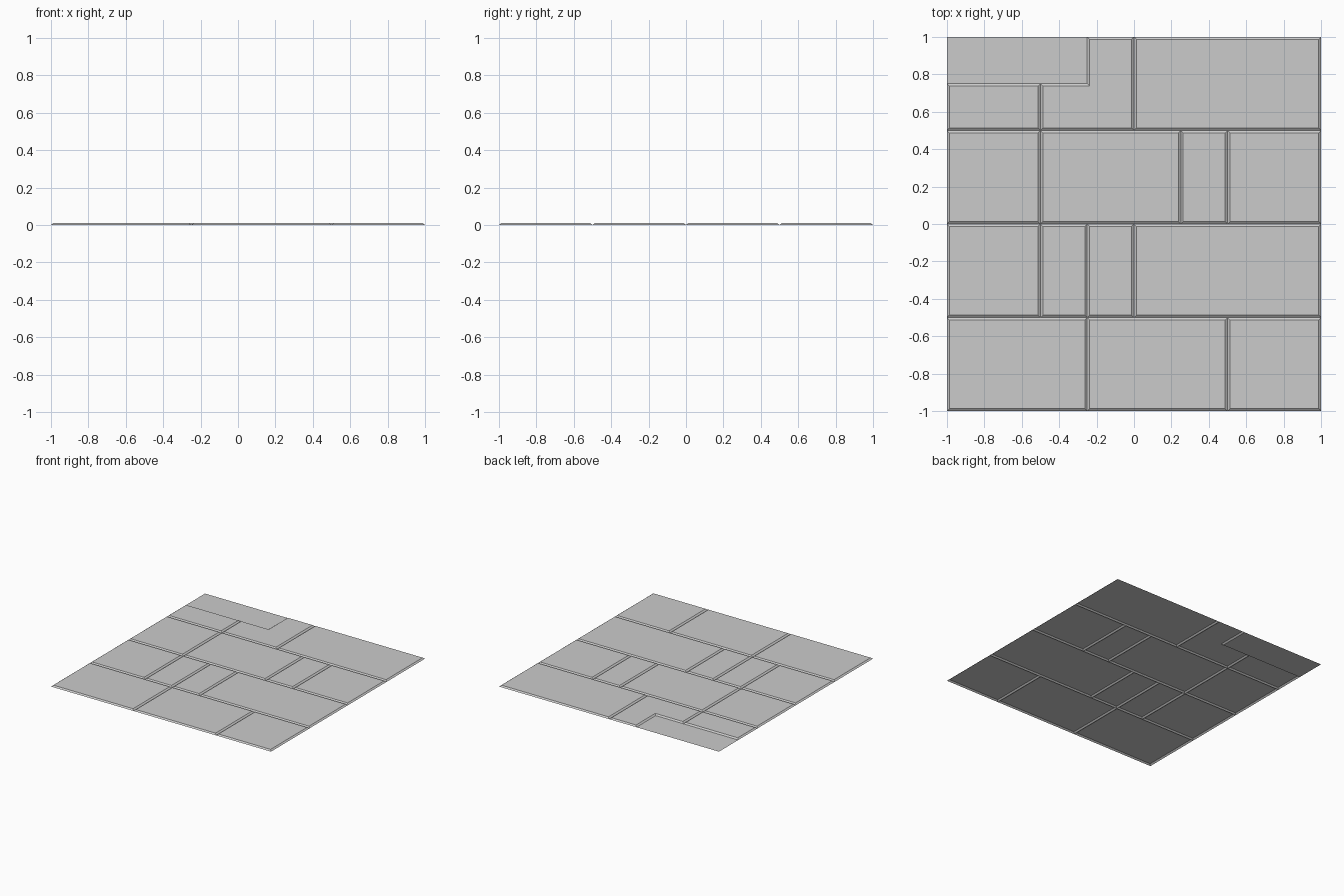
import bpy, bmesh

if "Cube" in bpy.data.objects:
    bpy.data.objects.remove(bpy.data.objects["Cube"])

BEVEL, HEIGHT = 0.013, 0.01

# Rows of full-height slabs: (y0, y1, x joints)
rows = [
    (-1.0, -0.5, (-1, -0.25, 0.5, 1)),
    (-0.5, 0.0, (-1, -0.5, -0.25, 0, 1)),
    (0.0, 0.5, (-1, -0.5, 0.25, 0.5, 1)),
    (0.5, 1.0, (0, 1)),
]


def rect(x0, x1, y0, y1):
    return [(x0, y0), (x1, y0), (x1, y1), (x0, y1)]


outlines = [rect(a, b, y0, y1) for y0, y1, xs in rows for a, b in zip(xs, xs[1:])]
# Short slab and L-shaped slab around the sunken corner
outlines.append(rect(-1, -0.5, 0.5, 0.75))
outlines.append([(-0.5, 0.5), (0, 0.5), (0, 1), (-0.25, 1), (-0.25, 0.75), (-0.5, 0.75)])


def sheet(name, polys, raised):
    bm = bmesh.new()
    for poly in polys:
        bm.faces.new([bm.verts.new((x, y, 0)) for x, y in poly])
    bm.normal_update()
    if raised:  # sloped edges up to each slab top, leaving V joints between slabs
        bmesh.ops.inset_individual(bm, faces=bm.faces[:], thickness=BEVEL,
                                   depth=HEIGHT, use_even_offset=True)
    bmesh.ops.remove_doubles(bm, verts=bm.verts[:], dist=1e-5)
    mesh = bpy.data.meshes.new(name)
    bm.to_mesh(mesh)
    bm.free()
    obj = bpy.data.objects.new(name, mesh)
    bpy.context.collection.objects.link(obj)
    return obj


# Raised paving slabs
sheet("floor_slabs", outlines, True)
# Flat sunken corner where a slab is missing
sheet("sunken_corner", [rect(-1, -0.25, 0.75, 1)], False)
